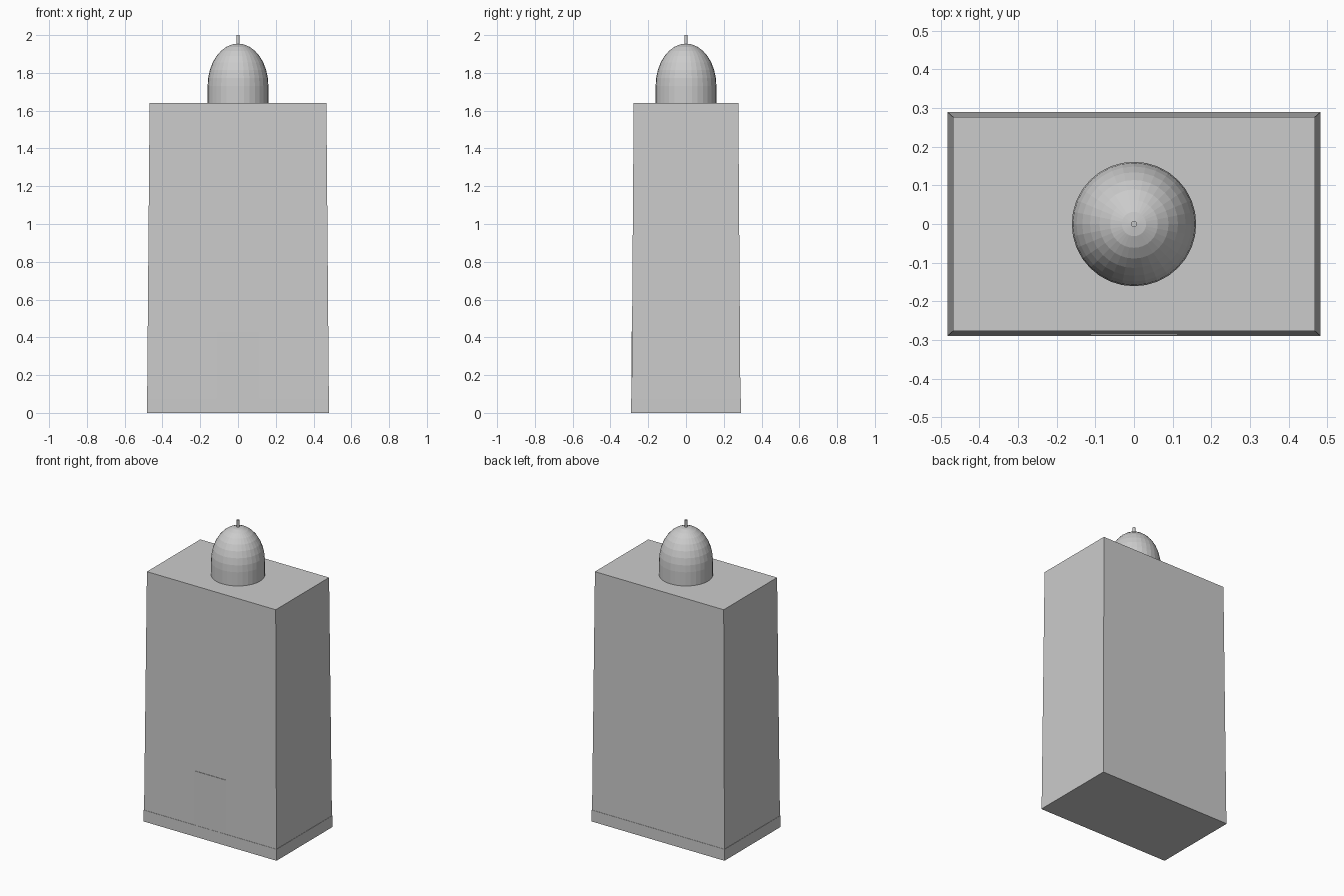
import bpy, bmesh, math

cube = bpy.data.objects.get("Cube")
if cube:
    bpy.data.objects.remove(cube, do_unlink=True)

grey = bpy.data.materials.new("plain_grey")
grey.use_nodes = True
grey.diffuse_color = (0.6, 0.6, 0.6, 1)
grey.node_tree.nodes["Principled BSDF"].inputs["Base Color"].default_value = (0.6, 0.6, 0.6, 1)


def finish(name, bm):
    bmesh.ops.recalc_face_normals(bm, faces=bm.faces)
    mesh = bpy.data.meshes.new(name)
    bm.to_mesh(mesh)
    bm.free()
    mesh.materials.append(grey)
    obj = bpy.data.objects.new(name, mesh)
    bpy.context.collection.objects.link(obj)
    return obj


def block(name, bottom, top, z0, z1, y=0):
    """Box that may taper; bottom and top are (half width, half depth)."""
    bm = bmesh.new()
    bmesh.ops.create_cube(bm, size=2)
    for v in bm.verts:
        hx, hy = top if v.co.z > 0 else bottom
        v.co = (v.co.x * hx, y + v.co.y * hy, z1 if v.co.z > 0 else z0)
    return finish(name, bm)


def lathe(name, profile, sides):
    """Closed solid turned around z from (radius, height) points."""
    bm = bmesh.new()
    rings = [[bm.verts.new((r * math.cos(math.tau * i / sides),
                            r * math.sin(math.tau * i / sides), z))
              for i in range(sides)] for r, z in profile]
    for low, high in zip(rings, rings[1:]):
        for i in range(sides):
            j = (i + 1) % sides
            bm.faces.new((low[i], low[j], high[j], high[i]))
    bm.faces.new(rings[0][::-1])
    bm.faces.new(rings[-1])
    bmesh.ops.remove_doubles(bm, verts=bm.verts, dist=1e-5)
    return finish(name, bm)


# Base slab, tapered tower and shallow door panel on the front
block("plinth", (0.483, 0.29), (0.483, 0.29), 0, 0.075)
block("tower", (0.481, 0.288), (0.468, 0.277), 0.075, 1.64)
block("door", (0.113, 0.004), (0.113, 0.004), 0.075, 0.43, y=-0.2845)

# Drum with an elongated dome, faceted
drum_top, rise, radius, steps = 1.73, 0.225, 0.161, 8
dome_profile = [(radius, 1.64)]
for k in range(steps):
    a = math.pi / 2 * k / steps
    dome_profile.append((radius * math.cos(a), drum_top + rise * math.sin(a)))
dome_profile.append((0.001, drum_top + rise))
lathe("dome", dome_profile, 32)

# Finial rod
lathe("finial", [(0.008, 1.93), (0.008, 2.0)], 12)
